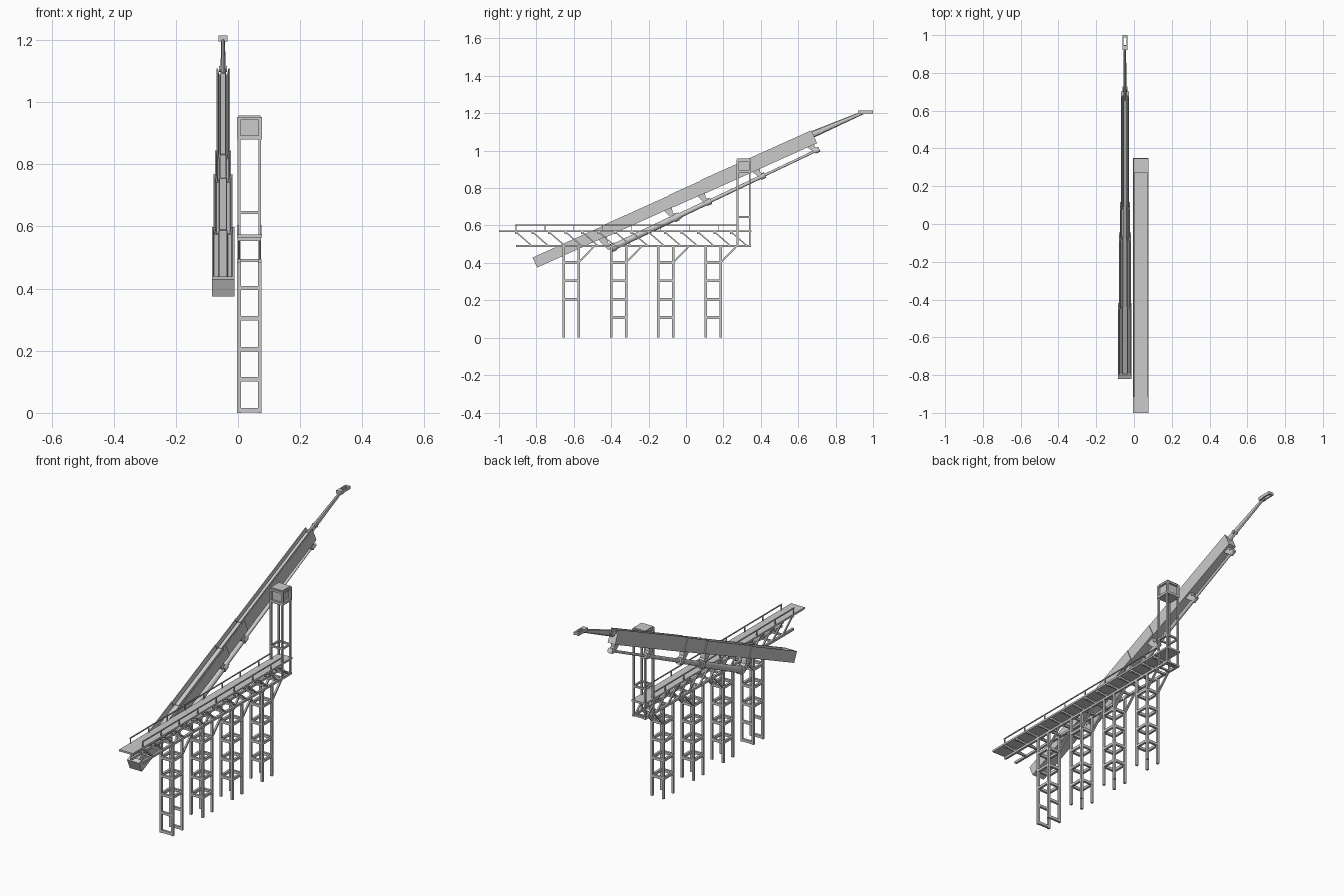
import bpy, bmesh, math
from mathutils import Vector, Matrix

if "Cube" in bpy.data.objects:
    bpy.data.objects.remove(bpy.data.objects["Cube"])

def finish(name, bm, smooth=False):
    bmesh.ops.recalc_face_normals(bm, faces=bm.faces)
    me = bpy.data.meshes.new(name)
    bm.to_mesh(me)
    bm.free()
    ob = bpy.data.objects.new(name, me)
    bpy.context.collection.objects.link(ob)
    if smooth:
        bpy.ops.object.select_all(action='DESELECT')
        bpy.context.view_layer.objects.active = ob
        ob.select_set(True)
        bpy.ops.object.shade_smooth_by_angle(angle=math.radians(35))
    return ob

def frame(p, q):
    """Matrix at p: local X sideways, Y perpendicular, Z along p->q."""
    d = (q - p).normalized()
    x = Vector((1, 0, 0)) if abs(d.x) < 0.9 else Vector((0, 1, 0))
    y = d.cross(x).normalized()
    x = y.cross(d)
    m = Matrix((x, y, d)).transposed().to_4x4()
    m.translation = p
    return m

def beams(name, segs, w=0.011, h=None):
    bm = bmesh.new()
    for p, q in segs:
        p, q = Vector(p), Vector(q)
        m = frame(p, q)
        s = Matrix.Diagonal((w, h or w, (q - p).length, 1))
        bmesh.ops.create_cube(bm, size=1, matrix=m @ Matrix.Translation((0, 0, (q - p).length / 2)) @ s)
    return finish(name, bm)

def boxes(name, items):
    bm = bmesh.new()
    for lo, hi in items:
        lo, hi = Vector(lo), Vector(hi)
        bmesh.ops.create_cube(bm, size=1, matrix=Matrix.Translation((lo + hi) / 2) @ Matrix.Diagonal((*(hi - lo), 1)))
    return finish(name, bm)

def rods(name, segs, n=16):
    bm = bmesh.new()
    for p, q, r in segs:
        p, q = Vector(p), Vector(q)
        L = (q - p).length
        bmesh.ops.create_cone(bm, cap_ends=True, segments=n, radius1=r, radius2=r, depth=L,
                              matrix=frame(p, q) @ Matrix.Translation((0, 0, L / 2)))
    return finish(name, bm, True)

def extrude(name, prof, m, z0, z1):
    bm = bmesh.new()
    f = bm.faces.new([bm.verts.new(m @ Vector((x, y, z0))) for x, y in prof])
    r = bmesh.ops.extrude_face_region(bm, geom=[f])
    d = m.to_3x3() @ Vector((0, 0, z1 - z0))
    bmesh.ops.translate(bm, verts=[v for v in r['geom'] if isinstance(v, bmesh.types.BMVert)], vec=d)
    return finish(name, bm)

XL, XR = 0.003, 0.07          # left and right frame lines of the walkway
SIDES = (XL, XR)

def ring(y0, y1, z):
    return [((XL, y0, z), (XR, y0, z)), ((XL, y1, z), (XR, y1, z)),
            ((XL, y0, z), (XL, y1, z)), ((XR, y0, z), (XR, y1, z))]

# Support towers
legs, rungs, braces = [], [], []
for i, y0 in enumerate((-0.654, -0.4, -0.148, 0.106)):
    y1 = y0 + 0.08
    legs += [((x, y, 0), (x, y, 0.49)) for x in SIDES for y in (y0, y1)]
    for z in ((0.205, 0.305, 0.402) if i == 0 else (0.108, 0.205, 0.305, 0.402)):
        rungs += ring(y0, y1, z)
    if i == 0:
        rungs += [((XL, y, z), (XR, y, z)) for y in (y0, y1) for z in (0.009, 0.108)]
    braces += [((x, y1, 0.402), (x, y1 + 0.085, 0.49)) for x in SIDES]
beams("tower_legs", legs, 0.012)
beams("tower_rungs", rungs, 0.012, 0.014)
beams("tower_braces", braces, 0.009)

# Walkway deck, bottom chords, diagonals and cross members
boxes("walkway_deck", [((-0.004, -1, 0.564), (0.077, 0.35, 0.574))])
beams("bottom_chords", [((x, -0.91, 0.49), (x, 0.347, 0.49)) for x in SIDES], 0.012)
ys = [-0.91 + 0.0885 * i for i in range(14)]
beams("truss_diagonals", [((x, y, 0.566), (x, y + 0.085, 0.492)) for x in SIDES for y in ys], 0.007)
beams("deck_crossbars", [((XL - 0.004, y, 0.559), (XR + 0.004, y, 0.559)) for y in ys]
      + [((XL, y + 0.085, 0.49), (XR, y + 0.085, 0.49)) for y in ys], 0.010)

# Handrails
beams("handrail_posts", [((x, -0.91 + 0.155 * i, 0.57), (x, -0.91 + 0.155 * i, 0.602))
                         for x in (0, 0.073) for i in range(8)], 0.005)
beams("handrails", [((x, -0.915, 0.602), (x, 0.27, 0.602)) for x in (0, 0.073)], 0.005)

# Cabin tower
beams("cabin_posts", [((x, y, 0.485), (x, y, 0.885)) for x in SIDES for y in (0.275, 0.341)], 0.009)
beams("cabin_post_rings", ring(0.275, 0.341, 0.645) + ring(0.275, 0.341, 0.49), 0.009)

# Cabin: floor, roof, corner posts and recessed walls
a, b, c, d = -0.003, 0.077, 0.269, 0.348
cab = [((a, c, 0.88), (b, d, 0.893)), ((a, c, 0.942), (b, d, 0.952)),
       ((a + .005, c + .005, 0.952), (b - .005, d - .005, 0.958)),
       ((a + .010, c + .010, 0.89), (b - .010, d - .010, 0.945))]
for x in (a, b - 0.011):
    for y in (c, d - 0.011):
        cab.append(((x, y, 0.89), (x + 0.011, y + 0.011, 0.945)))
boxes("cabin", cab)

# Inclined telescoping boom: nested grooved troughs
CX = -0.048
M = frame(Vector((CX, -0.805, 0.405)), Vector((CX, 0.685, 1.075)))
up = 1 if M.to_3x3().col[1].z > 0 else -1

def trough(w, lo, hi):
    half = [(0, lo), (w, lo), (w, hi), (w - 0.005, hi), (w - 0.009, hi - 0.022),
            (w * 0.42, hi - 0.022), (w * 0.36, hi - 0.008), (0, hi - 0.008)]
    pts = half[1:-1] + [(-x, y) for x, y in reversed(half[1:-1])]
    return [(x, y * up) for x, y in pts]

for i, (w, lo, hi, z0, z1) in enumerate(((0.036, -0.031, 0.028, 0, 0.41), (0.031, -0.034, 0.031, 0.40, 0.817),
                                         (0.026, -0.036, 0.034, 0.80, 0.995), (0.022, -0.038, 0.037, 0.98, 1.634))):
    extrude("boom_section_%d" % (i + 1), trough(w, lo, hi), M, z0, z1)
extrude("boom_base_plate", [(-.036, -.031 * up), (.036, -.031 * up), (.036, .028 * up), (-.036, .028 * up)], M, -0.004, 0.02)

# Thin mast at the boom end, with a small pin near its root
bm = bmesh.new()
for y, z, w, h in ((0.66, 1.08, 0.009, 0.019), (0.945, 1.203, 0.006, 0.009)):
    bmesh.ops.create_circle(bm, segments=8, radius=1, cap_ends=True,
        matrix=Matrix.Translation((CX, y, z)) @ M.to_3x3().to_4x4() @ Matrix.Diagonal((w, h, 1, 1)))
bmesh.ops.bridge_loops(bm, edges=bm.edges[:])
finish("boom_mast", bm)
rods("mast_pin", [((CX - 0.013, 0.72, 1.107), (CX + 0.013, 0.72, 1.107), 0.009)])

# Forked head
boxes("boom_head", [((CX - 0.014, 0.93, 1.198), (CX - 0.007, 1.0, 1.214)),
                    ((CX + 0.007, 0.93, 1.198), (CX + 0.014, 1.0, 1.214)),
                    ((CX - 0.014, 0.92, 1.196), (CX + 0.014, 0.945, 1.214)),
                    ((CX - 0.014, 0.988, 1.201), (CX + 0.014, 1.0, 1.214))])

# Telescoping ram under the boom
P, Q = Vector((CX, -0.41, 0.474)), Vector((CX, 0.712, 1.008))
D = (Q - P).normalized()
def at(y):
    return P.lerp(Q, (y - P.y) / (Q.y - P.y))
rods("ram_stages", [(at(-0.41), at(-0.03), 0.017), (at(-0.05), at(0.13), 0.013),
                    (at(0.11), at(0.42), 0.010), (at(0.40), at(0.71), 0.007)])
rods("ram_collars", [(at(y) - D * 0.014, at(y) + D * 0.014, r)
                     for y, r in ((-0.39, 0.022), (-0.055, 0.022), (0.12, 0.018), (0.41, 0.016), (0.70, 0.014))])

# Tapered brackets joining the ram to the boom
for n, (y, w) in enumerate(((-0.40, 0.014), (-0.055, 0.014), (0.12, 0.013), (0.41, 0.012), (0.70, 0.011))):
    r = at(y)
    v = M.inverted() @ r
    top, bot = -0.03, v.y * up
    prof = [(v.z - 0.044, top), (v.z + 0.004, top), (v.z - 0.004, (top + bot) / 2),
            (v.z + 0.014, bot), (v.z - 0.020, bot), (v.z - 0.032, (top + bot) / 2)]
    bm = bmesh.new()
    f = bm.faces.new([bm.verts.new(M @ Vector((-w, py * up, pz))) for pz, py in prof])
    e = bmesh.ops.extrude_face_region(bm, geom=[f])
    bmesh.ops.translate(bm, verts=[g for g in e['geom'] if isinstance(g, bmesh.types.BMVert)], vec=(2 * w, 0, 0))
    finish("ram_bracket_%d" % (n + 1), bm)
